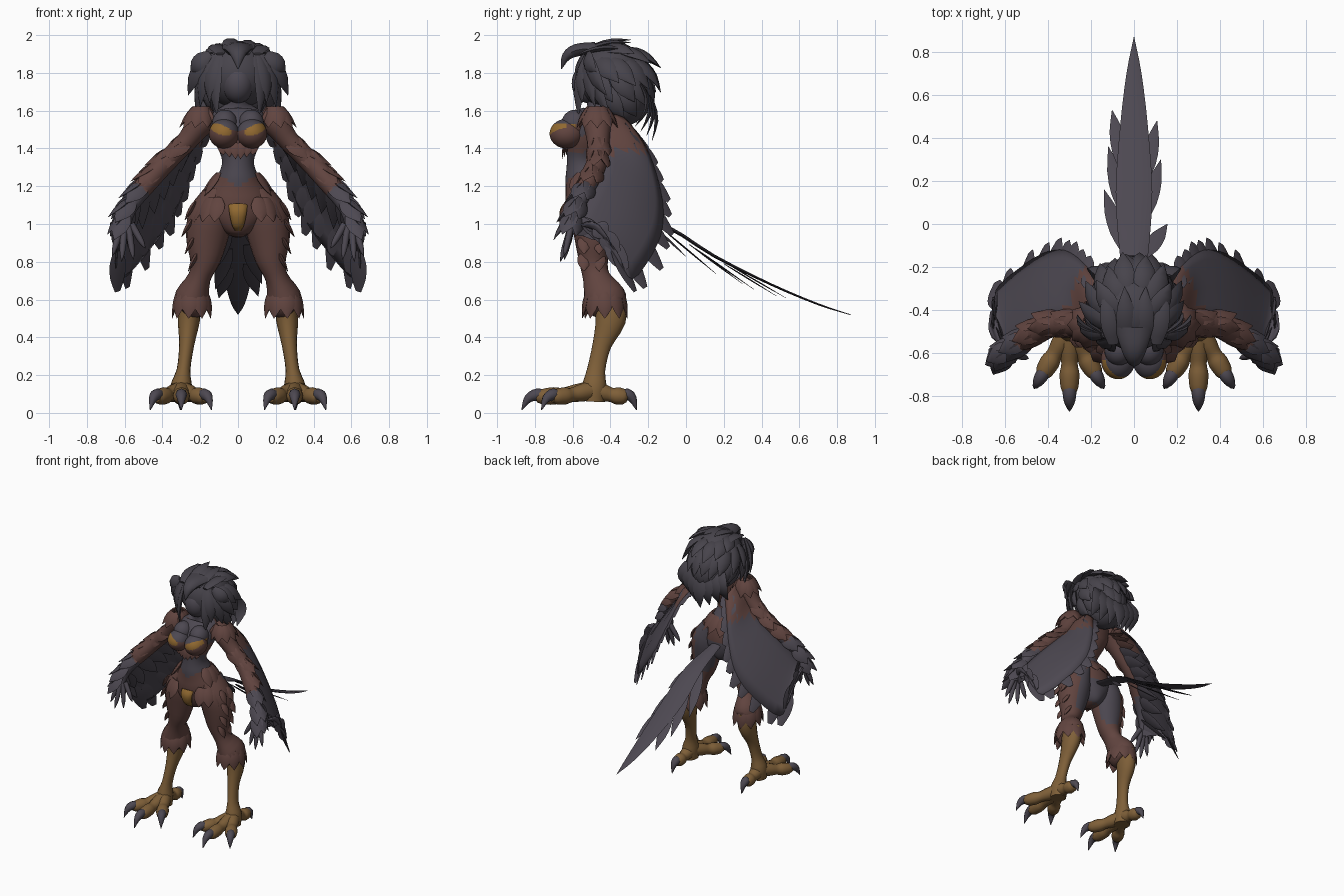
import bpy, bmesh, math, random
from mathutils import Vector as V

random.seed(4)
if "Cube" in bpy.data.objects:
    bpy.data.objects.remove(bpy.data.objects["Cube"])

def material(name, r, g, b):
    m = bpy.data.materials.new(name)
    m.use_nodes = True
    m.diffuse_color = (r, g, b, 1)
    m.node_tree.nodes["Principled BSDF"].inputs["Base Color"].default_value = (r, g, b, 1)
    return m

GREY, BROWN, HORN, GOLD, DARK = range(5)
MATERIALS = [material("feather grey", .074, .065, .083), material("feather brown", .12, .058, .05),
             material("leg tan", .21, .115, .04), material("patch gold", .28, .14, .03),
             material("hair dark grey", .063, .057, .071)]
FRONT_BACK, UP = V((0, 1, 0)), V((0, 0, 1))

def smooth_path(pts, steps):
    """Catmull-Rom resampling of points that also carry radii."""
    p = [V(q) for q in pts]
    p = [p[0] * 2 - p[1]] + p + [p[-1] * 2 - p[-2]]
    out = []
    for a, b, c, d in zip(p, p[1:], p[2:], p[3:]):
        for i in range(steps):
            t = i / steps
            out.append((b * 2 + (c - a) * t + (a * 2 - b * 5 + c * 4 - d) * t * t
                        + (b * 3 - a - c * 3 + d) * t ** 3) / 2)
    return out + [p[-2]]

def tube(bm, pts, mat=GREY, sides=12, up=FRONT_BACK, steps=3):
    """Loft of ellipses; each point is x, y, z, side radius, up radius."""
    path, rings = smooth_path(pts, steps), []
    for i, q in enumerate(path):
        t = (path[min(i + 1, len(path) - 1)] - path[max(i - 1, 0)])
        t = V(t[:3]).normalized()
        side = t.cross(up).normalized()
        n = side.cross(t)
        ring = []
        for k in range(sides):
            a = math.tau * k / sides
            ring.append(bm.verts.new(V(q[:3]) + side * math.cos(a) * max(q[3], .001)
                                     + n * math.sin(a) * max(q[4], .001)))
        rings.append(ring)
    faces = [bm.faces.new(rings[0]), bm.faces.new(rings[-1])]
    for r, s in zip(rings, rings[1:]):
        faces += [bm.faces.new((r[k], r[k - 1], s[k - 1], s[k])) for k in range(sides)]
    for f in faces:
        f.material_index = mat

def feather(bm, a, b, width, mat=GREY, up=FRONT_BACK, thick=.25, sag=0, blunt=0):
    """Flat leaf from a to b, bowed along up, with a pointed or blunt end."""
    a, b, pts = V(a), V(b), []
    for t, w in ((0, .5), (.3, 1), (.65, .85 + blunt * .2), (1, blunt)):
        c = a.lerp(b, t) + up * sag * math.sin(math.pi * t)
        pts.append((*c, width * w, width * w * thick))
    tube(bm, pts, mat, 6, up, 2)

def ball(bm, centre, radii, mat=GREY, detail=24):
    made = bmesh.ops.create_uvsphere(bm, u_segments=detail, v_segments=detail, radius=1)["verts"]
    for v in made:
        v.co = V(centre) + V([v.co[i] * radii[i] for i in range(3)])
        for f in v.link_faces:
            f.material_index = mat

def finish(bm, name, mirror=False, rule=None, thickness=0):
    bmesh.ops.recalc_face_normals(bm, faces=bm.faces)
    for f in bm.faces:
        f.smooth = True
        if rule:
            f.material_index = rule(f.calc_center_median(), f.normal, f.material_index)
    mesh = bpy.data.meshes.new(name)
    bm.to_mesh(mesh)
    bm.free()
    mesh.set_sharp_from_angle(angle=math.radians(50))
    for m in MATERIALS:
        mesh.materials.append(m)
    ob = bpy.data.objects.new(name, mesh)
    bpy.context.collection.objects.link(ob)
    if thickness:
        ob.modifiers.new("thickness", "SOLIDIFY").thickness = thickness
    if mirror:
        ob.modifiers.new("mirror", "MIRROR")

# Torso and neck
bm = bmesh.new()
tube(bm, [(0, y, z, rx, ry) for y, z, rx, ry in (
    (-.5, 1.72, .045, .05), (-.47, 1.64, .055, .055), (-.46, 1.59, .13, .08), (-.5, 1.52, .15, .11),
    (-.53, 1.44, .125, .11), (-.545, 1.34, .085, .085), (-.535, 1.26, .105, .105), (-.51, 1.16, .16, .13),
    (-.5, 1.05, .16, .13), (-.49, .96, .08, .1), (-.49, .93, .02, .04))], sides=36, steps=6)
def torso_rule(c, n, m):
    if n.y > .2:
        return BROWN if c.z > 1.33 or 1.1 < c.z < 1.25 else GREY
    if c.z < 1.2 + abs(c.x) * .55:
        return BROWN
    return BROWN if 1.4 - abs(c.x) * .2 < c.z < 1.47 else GREY
finish(bm, "torso", rule=torso_rule)

# Chest with gold patches
bm = bmesh.new()
ball(bm, (.074, -.632, 1.478), (.08, .09, .078), detail=48)
ball(bm, (.07, -.585, 1.53), (.068, .075, .075))
def chest_rule(c, n, m):
    dx, dz = c.x - .092, c.z - 1.5 - (c.x - .092) * .3
    if n.y < 0 and (dx / .058) ** 2 + (dz / .028) ** 2 < 1:
        return GOLD
    return BROWN if c.z < 1.515 + (c.x - .08) * .3 else GREY
finish(bm, "chest", True, chest_rule)

# Feather fringes on ribs, hips and loin
bm = bmesh.new()
for x in (.015, .05, .085):
    feather(bm, (x, -.65 + x * .3, 1.43), (x * .9, -.66 + x * .3, 1.34 + x * .3), .025, BROWN)
for i in range(7):
    a = math.radians(-75 + i * 25)
    d = V((math.cos(a), math.sin(a), 0))
    if i > 1:
        p = V((d.x * .11, -.52 + d.y * .09, 1.27))
        feather(bm, p, p + d * .085 + V((0, 0, -.12)), .045, BROWN, d, .3)
    if i < 5:
        q = V((.08 + d.x * .11, -.505 + d.y * .115, 1.14))
        feather(bm, q, q + d * .06 + V((0, 0, -.13)), .045, BROWN, d, .3)
finish(bm, "body_fringe", True)
bm = bmesh.new()
tube(bm, [(0, -.63, 1.1, .05, .02), (0, -.645, 1.06, .046, .025), (0, -.63, 1, .034, .02),
          (0, -.6, .97, .02, .01)], GOLD)
finish(bm, "loin_patch")

# Thighs with cuffs
bm = bmesh.new()
tube(bm, [(.1, -.49, 1.18, .07, .1), (.145, -.49, 1.05, .115, .12), (.165, -.49, .92, .11, .1),
          (.175, -.49, .81, .082, .078), (.203, -.475, .72, .06, .072), (.24, -.435, .62, .092, .112),
          (.245, -.42, .57, .088, .105), (.255, -.41, .55, .06, .08)], BROWN, 20)
for i in range(9):
    a = math.tau * i / 9
    d = V((math.cos(a), math.sin(a), 0))
    p = V((.243 + d.x * .08, -.43 + d.y * .095, .64))
    feather(bm, p, p + d * .025 + V((0, 0, -.14)), .042, BROWN, d, .3)
for z in (1.07, .98, .89, .8):
    for y in (-.54, -.46):
        feather(bm, (.24 - abs(z - .98) * .15, y, z + .05), (.3 - abs(z - .98) * .2, y, z - .05), .035, BROWN, V((1, 0, 0)), .4)
def thigh_rule(c, n, m):
    return GREY if c.z > .82 and n.y > .25 and c.x < .2 else BROWN
finish(bm, "thighs", True, thigh_rule)

# Shins, toes and claws
bm = bmesh.new()
tube(bm, [(.25, -.4, .6, .055, .085), (.26, -.4, .49, .058, .08), (.272, -.445, .36, .04, .05),
          (.288, -.475, .23, .036, .048), (.3, -.485, .14, .058, .065), (.3, -.49, .06, .055, .06)], HORN, 16)
for x, y in ((.3, -.87), (.465, -.765), (.14, -.765), (.305, -.262)):
    root, tip = V((.3, -.49, .11)), V((x, y, .03))
    at = lambda t, z, r: (*root.lerp(tip, t).xy, z, r, r)
    tube(bm, [at(0, .12, .052), at(.25, .105, .046), at(.42, .095, .038), at(.55, .09, .046),
              at(.72, .085, .04), at(.8, .08, .024)], HORN, up=UP)
    tube(bm, [at(.66, .09, .026), at(.78, .097, .032), at(.91, .075, .023), at(1, .015, .002)],
         GREY, 8, UP)
finish(bm, "shins_and_feet", True)

# Arms with shoulder ruffs and hands
bm = bmesh.new()
arm = [(.13, -.47, 1.57, .06, .07), (.2, -.47, 1.53, .07, .075), (.27, -.465, 1.44, .055, .06),
       (.38, -.47, 1.33, .055, .055), (.48, -.52, 1.22, .055, .055), (.565, -.575, 1.1, .04, .04),
       (.595, -.6, 1.02, .034, .028), (.6, -.61, .97, .03, .02)]
tube(bm, arm, BROWN, 16)
for i in range(9):
    a = math.tau * i / 9
    d = V((math.cos(a), math.sin(a), 0))
    p = V((.195 + d.x * .04, -.47 + d.y * .05, 1.62))
    feather(bm, p, p + d * .06 + V((.015, 0, -.11)), .04, BROWN, d, .35)
path = [V(q[:3]) for q in smooth_path(arm, 4)]
for i in range(7, 24, 3):
    along = (path[i + 1] - path[i - 1]).normalized()
    for out in (V((.8, -.3, .5)), V((.3, -1, .1)), V((.5, .6, .3))):
        out = out.normalized()
        p = path[i] + out * .025
        feather(bm, p, p + along * .16 + out * .045, .048, BROWN, out, .3)
for dx, dy, dz in ((-.075, -.02, -.13), (-.03, -.04, -.19), (.015, -.06, -.2), (.05, -.04, -.17)):
    p, d = V((.595 + dx * .4, -.605, 1.0)), V((dx, dy, dz))
    tube(bm, [(*p, .019, .017), (*(p + d * .55), .017, .016),
              (*(p + d * .8), .012, .012), (*(p + d), .001, .001)], GREY, 8)
finish(bm, "arms", True, lambda c, n, m: m if c.z > 1.19 + (c.x - .5) * .5 else GREY)

# Wing sheets with trailing feathers
bm = bmesh.new()
trail = smooth_path([(.13, -.27, 1.5), (.2, -.18, 1.37), (.265, -.11, 1.18), (.33, -.08, 1.0),
                     (.44, -.11, .83), (.62, -.25, .64), (.645, -.34, .81), (.66, -.45, .98)], 4)
cols = []
for lead, end in zip(path, trail):
    bow = V((.03, .02, .04))
    spot = lambda t: lead.lerp(end, t) + bow * math.sin(math.pi * t)
    cols.append([spot(t) for t in (0, .2, .4, .6, .75, .88)])
grid = [[bm.verts.new(p) for p in c] for c in cols]
for c, d in zip(grid, grid[1:]):
    for k in range(len(c) - 1):
        bm.faces.new((c[k], c[k + 1], d[k + 1], d[k]))
wing_rule = lambda c, n, m: BROWN if c.z > 1.37 + random.uniform(0, .03) else GREY
finish(bm, "wing_sheets", True, wing_rule, .012)
bm = bmesh.new()
for i in range(1, len(cols), 2):
    a, b = cols[i][3], trail[i]
    edge = trail[min(i + 1, len(trail) - 1)] - trail[i - 1]
    n = (b - a).cross(edge).normalized()
    n = n if n.x < 0 else -n
    reach = 1.07 if i % 4 == 1 else 1
    feather(bm, a + n * .008, a.lerp(b, reach), .05, GREY, n, .13, 0, .35)
    feather(bm, cols[i][0] + n * .02, cols[i][3] + n * .02, .05, BROWN if a.z > 1.4 else GREY, n, .15)
finish(bm, "wing_feathers", True)

# Tail
bm = bmesh.new()
lift = V((0, .45, .9)).normalized()
tail = [(0, -.38, 1.07, .04, .015), (0, -.1, .985, .07, .01), (0, .15, .83, .085, .008),
        (0, .45, .68, .065, .006), (0, .7, .575, .035, .005), (0, .87, .52, .001, .002)]
tube(bm, tail, GREY, 8, lift)
for s, y, z, tip in ((-1, -.12, .97, .16), (1, -.15, .97, .0), (1, .02, .89, .3), (-1, .05, .87, .36),
                     (1, .2, .79, .48), (-1, .25, .77, .53)):
    feather(bm, (s * .045, y, z), (s * (.155 - tip * .1), tip, z - (tip - y) * (.95 - tip * .7)), .038, GREY, lift, .1)
finish(bm, "tail")

# Head, face and curved forelock
bm = bmesh.new()
ball(bm, (0, -.4, 1.79), (.18, .19, .18), DARK)
ball(bm, (0, -.33, 1.68), (.15, .14, .16), DARK)
ball(bm, (0, -.515, 1.745), (.085, .09, .105), GREY)
tube(bm, [(0, -.48, 1.93, .09, .035), (0, -.58, 1.92, .06, .035), (0, -.635, 1.885, .035, .025),
          (0, -.66, 1.82, .002, .002)], DARK, 10)
finish(bm, "head")

# Layered hair locks swept back and down, tips kept on an egg-shaped outline
bm = bmesh.new()
skull, sweep = V((0, -.4, 1.78)), V((0, .65, -.6))
for el, reach, count, length in ((62, 120, 6, .25), (36, 120, 10, .27), (10, 115, 11, .27),
                                 (-16, 105, 10, .25), (-40, 85, 9, .22)):
    for i in range(count):
        az = math.radians(-reach + 2 * reach * i / (count - 1) + random.uniform(-6, 6))
        e = math.radians(el)
        n = V((math.sin(az) * math.cos(e), math.cos(az) * math.cos(e), math.sin(e)))
        root = skull + V((n.x * .165, n.y * .17, n.z * .165))
        flow = sweep - n * sweep.dot(n) + n * .15 - UP * (.3 * abs(n.x) + max(0, -el) * .012)
        d = root + flow.normalized() * length * random.uniform(.85, 1.1) - skull
        d *= random.uniform(.93, 1.05) / V((d.x / .25, d.y / .27, d.z / (.21 if d.z > 0 else .27))).length
        feather(bm, root, skull + d, .05, DARK, n, .4, .02)
for x, z in ((-.12, 1.925), (-.04, 1.975), (.05, 1.96), (.13, 1.915)):
    feather(bm, (x * .8, -.56, 1.9), (x * 1.1, -.29, z), .045, DARK, UP, .35, .025)
for s in (-1, 1):
    for x, y, z in ((.15, -.55, 1.64), (.11, -.57, 1.57), (.2, -.48, 1.62), (.25, -.47, 1.8),
                    (.265, -.42, 1.68), (.22, -.4, 1.56)):
        feather(bm, (s * (.06 + x * .35), -.52, 1.9), (s * x, y, z), .045, DARK, V((s * .7, -.7, 0)), .4, .025)
for i in range(7):
    x = (i - 3) * .05
    feather(bm, (x, -.24, 1.74), (x * 1.2, -.18 - abs(x) * .6, 1.44 + abs(x) * .5), .055, DARK, sag=.05)
finish(bm, "hair")
